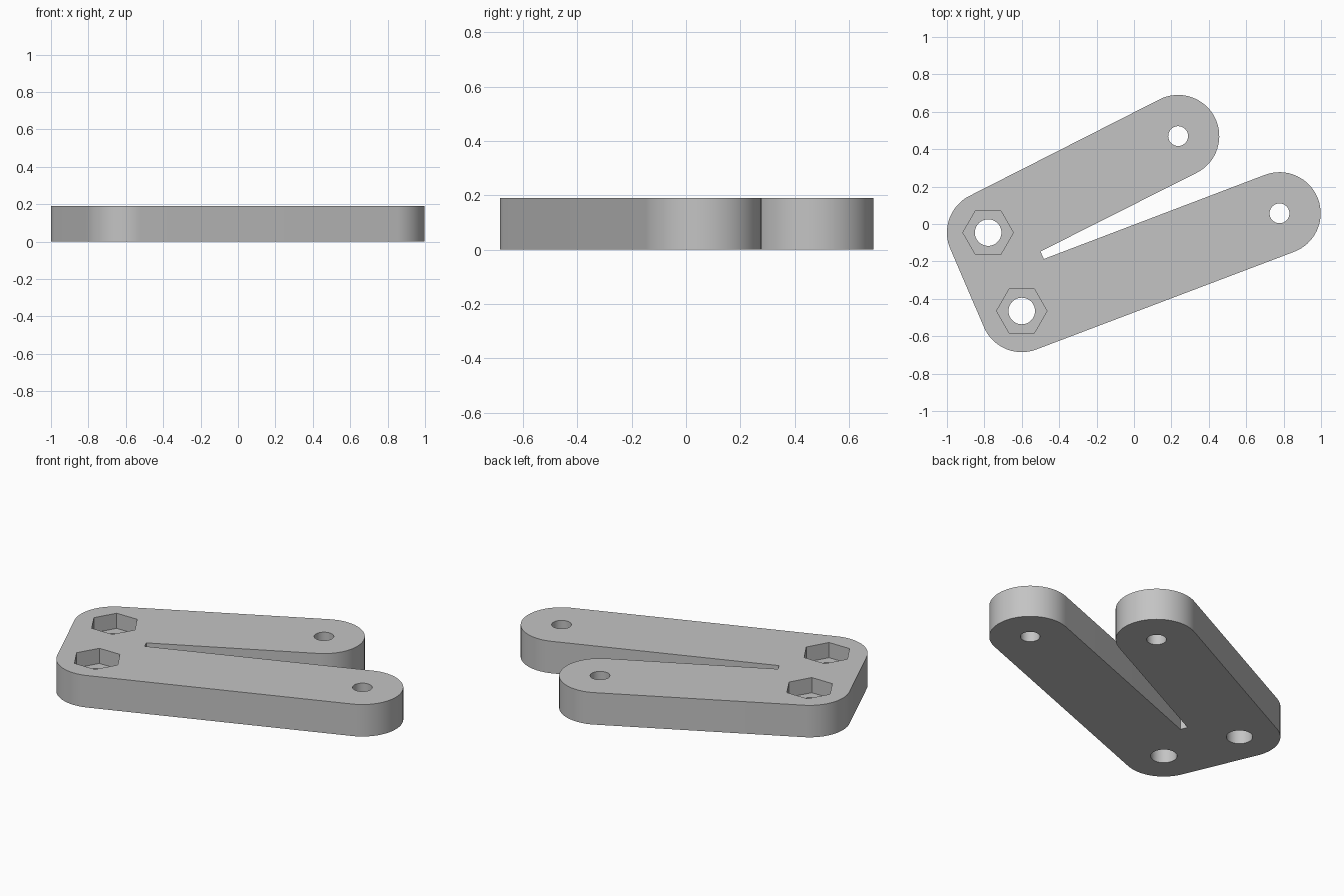
import bpy, bmesh
from math import radians, cos, sin, atan2, degrees, pi
from mathutils import Vector

cube = bpy.data.objects.get("Cube")
if cube:
    bpy.data.objects.remove(cube, do_unlink=True)

HEIGHT, RADIUS, POCKET_DEPTH = 0.19, 0.22, 0.09

# Hole centres: two nut corners and two arm tips
back_nut = Vector((-0.78, -0.046))
front_nut = Vector((-0.6, -0.465))
front_tip = Vector((0.778, 0.057))
back_tip = Vector((0.236, 0.47))

grey = bpy.data.materials.new("plain grey")
grey.use_nodes = True
colour = (0.55, 0.55, 0.55, 1)
grey.diffuse_color = colour
grey.node_tree.nodes["Principled BSDF"].inputs["Base Color"].default_value = colour


def heading(a, b):
    d = b - a
    return degrees(atan2(d.y, d.x))


def arc(centre, start, end, radius=RADIUS, steps=32):
    angles = [radians(start + (end - start) * i / steps) for i in range(steps + 1)]
    return [centre + radius * Vector((cos(a), sin(a))) for a in angles]


def prism(name, outline, bottom, top):
    bm = bmesh.new()
    face = bm.faces.new([bm.verts.new((p.x, p.y, bottom)) for p in outline])
    raised = bmesh.ops.extrude_face_region(bm, geom=[face])["geom"]
    for v in raised:
        if isinstance(v, bmesh.types.BMVert):
            v.co.z = top
    bmesh.ops.recalc_face_normals(bm, faces=bm.faces)
    mesh = bpy.data.meshes.new(name)
    bm.to_mesh(mesh)
    bm.free()
    mesh.materials.append(grey)
    obj = bpy.data.objects.new(name, mesh)
    bpy.context.collection.objects.link(obj)
    return obj


def cut(target, name, centre, radius, sides, bottom):
    ring = arc(centre, 0, 360, radius, sides)[:-1]
    cutter = prism(name, ring, bottom, HEIGHT + 0.1)
    mod = target.modifiers.new(name, "BOOLEAN")
    mod.operation, mod.solver, mod.object = "DIFFERENCE", "EXACT", cutter
    bpy.ops.object.modifier_apply(modifier=name)
    bpy.data.objects.remove(cutter, do_unlink=True)


# Forked plate with rounded corners and a tapering slot
front_dir = heading(front_nut, front_tip)
back_dir = heading(back_nut, back_tip)
end_dir = heading(back_nut, front_nut)
outline = arc(front_nut, end_dir - 90 + 360, front_dir - 90 + 360)
outline += arc(front_tip, front_dir - 90, front_dir + 90)
outline += [Vector((-0.482, -0.187)), Vector((-0.5, -0.147))]
outline += arc(back_tip, back_dir - 90, back_dir + 90)
outline += arc(back_nut, back_dir + 90, end_dir - 90 + 360)
plate = prism("forked_plate", outline, 0, HEIGHT)
bpy.context.view_layer.objects.active = plate
plate.select_set(True)

# Hexagonal nut pockets with bolt holes
for centre in (back_nut, front_nut):
    cut(plate, "nut_pocket", centre, 0.135, 6, HEIGHT - POCKET_DEPTH)
    cut(plate, "bolt_hole", centre, 0.071, 48, -0.1)

# Pivot holes at the arm tips
for centre in (front_tip, back_tip):
    cut(plate, "pivot_hole", centre, 0.053, 48, -0.1)

bpy.ops.object.shade_smooth_by_angle(angle=radians(25))
